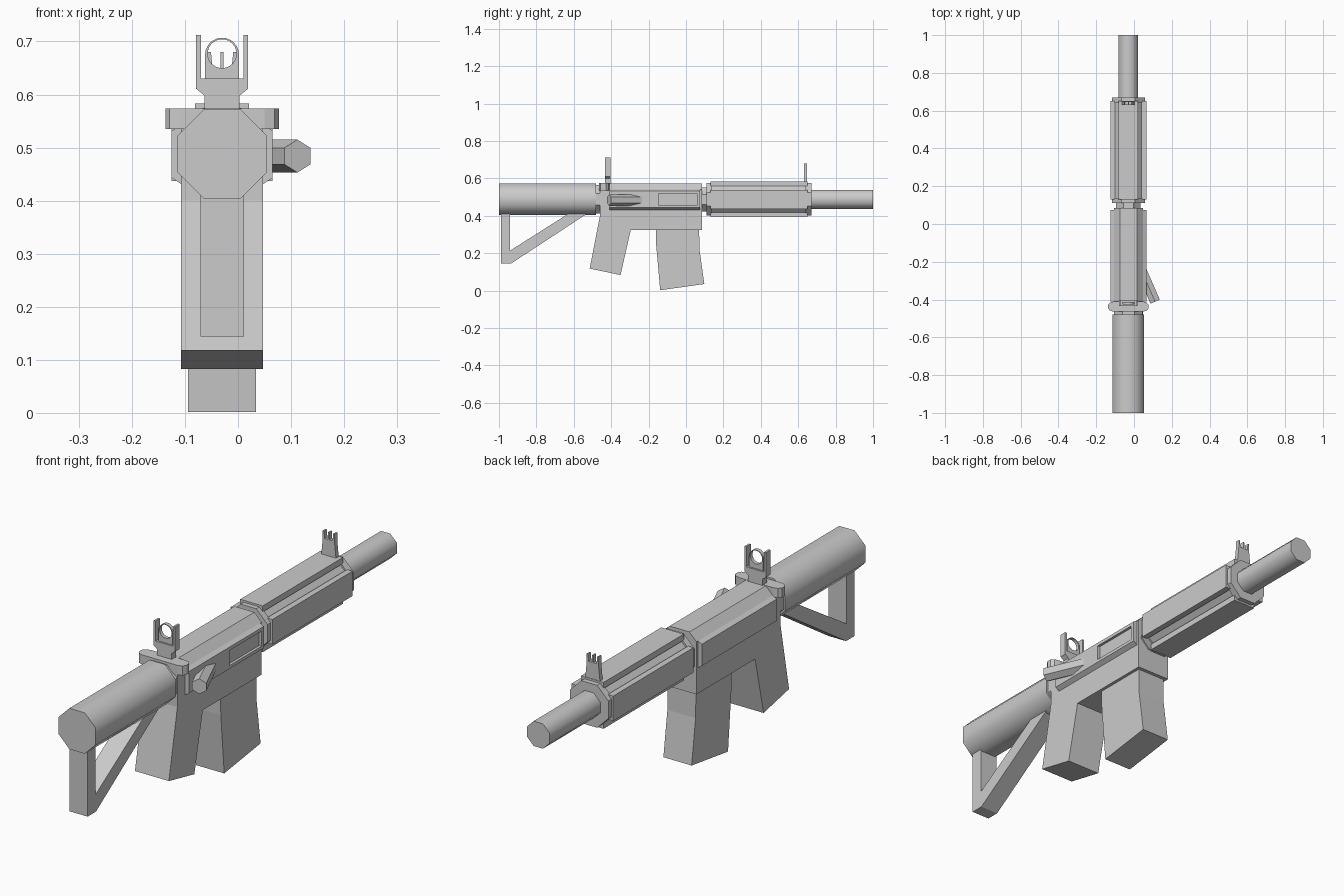
import bpy, bmesh, math
from mathutils import Vector

if "Cube" in bpy.data.objects:
    bpy.data.objects.remove(bpy.data.objects["Cube"])

CX, CZ = -0.03, 0.488   # long axis of the model


def prism(name, pts, axis, lo, hi, smooth=None):
    """Extrude a 2D outline: axis x -> (y, z), y -> (x, z), z -> (x, y). x is relative to CX."""
    def place(p, h):
        if axis == 'x':
            return (CX + h, p[0], p[1])
        if axis == 'y':
            return (CX + p[0], h, p[1])
        return (CX + p[0], p[1], h)
    bm = bmesh.new()
    a = [bm.verts.new(place(p, lo)) for p in pts]
    b = [bm.verts.new(place(p, hi)) for p in pts]
    n = len(pts)
    bm.faces.new(a)
    bm.faces.new(b[::-1])
    for i in range(n):
        bm.faces.new((a[i], b[i], b[(i + 1) % n], a[(i + 1) % n]))
    bmesh.ops.recalc_face_normals(bm, faces=bm.faces)
    me = bpy.data.meshes.new(name)
    bm.to_mesh(me)
    bm.free()
    ob = bpy.data.objects.new(name, me)
    bpy.context.collection.objects.link(ob)
    if smooth:
        bpy.ops.object.select_all(action='DESELECT')
        ob.select_set(True)
        bpy.context.view_layer.objects.active = ob
        bpy.ops.object.shade_smooth_by_angle(angle=math.radians(smooth))
    return ob


def ngon(half, n=8, cz=CZ):
    """Regular polygon with flat sides at distance half from its centre."""
    r = half / math.cos(math.pi / n)
    return [(r * math.cos((i + 0.5) * 2 * math.pi / n),
             cz + r * math.sin((i + 0.5) * 2 * math.pi / n)) for i in range(n)]


def mirrored(pts):
    """Close a half outline across x = 0."""
    return pts + [(-x, y) for x, y in reversed(pts)]


def box(x0, x1, z0, z1):
    return [(x0, z0), (x1, z0), (x1, z1), (x0, z1)]


def cut(ob, cutter):
    m = ob.modifiers.new("cut", 'BOOLEAN')
    m.operation = 'DIFFERENCE'
    m.solver = 'EXACT'
    m.object = cutter
    cutter.hide_render = True
    cutter.hide_viewport = True


# Octagonal tubes along the axis
prism("stock_tube", ngon(0.084), 'y', -1.0, -0.48, 50)
prism("stock_neck", ngon(0.076), 'y', -0.485, -0.455)
prism("front_neck", ngon(0.064), 'y', 0.08, 0.12)
prism("handguard_core", ngon(0.080), 'y', 0.12, 0.66)
prism("handguard_rear_ring", ngon(0.087), 'y', 0.11, 0.138)
prism("handguard_front_ring", ngon(0.087), 'y', 0.64, 0.67)
prism("barrel", ngon(0.051), 'y', 0.665, 1.0, 50)

# Four raised handguard panels
for i, side in enumerate(("right", "top", "left", "bottom")):
    c, s = math.cos(i * math.pi / 2), math.sin(i * math.pi / 2)
    outline = [(0.07, -0.051), (0.095, -0.051), (0.095, 0.051), (0.07, 0.051)]
    prism("handguard_panel_" + side,
          [(u * c - v * s, CZ + u * s + v * c) for u, v in outline], 'y', 0.13, 0.65)

# Open stock brace
prism("stock_brace", [(-0.99, 0.42), (-0.99, 0.144), (-0.936, 0.144), (-0.515, 0.42),
                      (-0.615, 0.42), (-0.94, 0.214), (-0.94, 0.42)], 'x', -0.041, 0.041)

# Receiver: chamfered upper, lower with grip, magazine
prism("upper_receiver", mirrored([(0.077, 0.45), (0.077, 0.541), (0.045, 0.573)]),
      'y', -0.46, 0.085)
prism("lower_receiver_grip", [(-0.46, 0.45), (-0.46, 0.40), (-0.515, 0.118), (-0.35, 0.083),
                              (-0.295, 0.325), (0.085, 0.325), (0.085, 0.45)],
      'x', -0.077, 0.077)
prism("magazine", [(-0.162, 0.34), (-0.16, 0.25), (-0.138, 0.002), (0.098, 0.035),
                   (0.072, 0.22), (0.07, 0.34)], 'x', -0.064, 0.064)

# Side panels, with the port recess on the right
panel = [(0.07, 0.541), (0.077, 0.541), (0.095, 0.532), (0.095, 0.443), (0.077, 0.431), (0.07, 0.431)]
right = prism("receiver_panel_right", panel, 'y', -0.41, 0.075)
prism("receiver_panel_left", [(-x, z) for x, z in panel], 'y', -0.41, 0.075)
cut(right, prism("port_cutter", box(-0.148, 0.06, 0.456, 0.518), 'x', 0.084, 0.12))

# Charging handle across the rear
prism("charging_handle", mirrored([(0.08, -0.464), (0.099, -0.458), (0.107, -0.445),
                                   (0.107, -0.428), (0.096, -0.415), (0.075, -0.41)]),
      'z', 0.535, 0.574)

# Angled hexagonal knob on the right
bpy.ops.mesh.primitive_cylinder_add(vertices=6, radius=0.031, depth=0.2)
knob = bpy.context.object
knob.name = "side_knob"
d = Vector((0.4, -0.916, 0)).normalized()
knob.rotation_mode = 'QUATERNION'
knob.rotation_quaternion = d.to_track_quat('Z', 'Y')
knob.location = Vector((0.112, -0.411, 0.484)) - d * 0.1

# Rear sight: forked frame and ring plate
prism("rear_sight_frame", mirrored([(0.033, 0.565), (0.033, 0.598), (0.049, 0.611),
                                    (0.049, 0.712), (0.040, 0.712), (0.040, 0.630)]),
      'y', -0.434, -0.405)
arch = [(0.032 * math.cos(a * math.pi / 12), 0.675 + 0.032 * math.sin(a * math.pi / 12))
        for a in range(13)]
ring = prism("rear_sight_ring", [(-0.032, 0.62), (0.032, 0.62)] + arch, 'y', -0.427, -0.412)
cut(ring, prism("ring_cutter", ngon(0.027, 20, 0.677), 'y', -0.5, -0.35))

# Front sight: tapered base with three prongs
prism("front_sight", mirrored([(0.034, 0.575), (0.027, 0.645), (0.027, 0.68), (0.021, 0.68),
                               (0.018, 0.65), (0.003, 0.65), (0.003, 0.68)]),
      'y', 0.630, 0.648)
